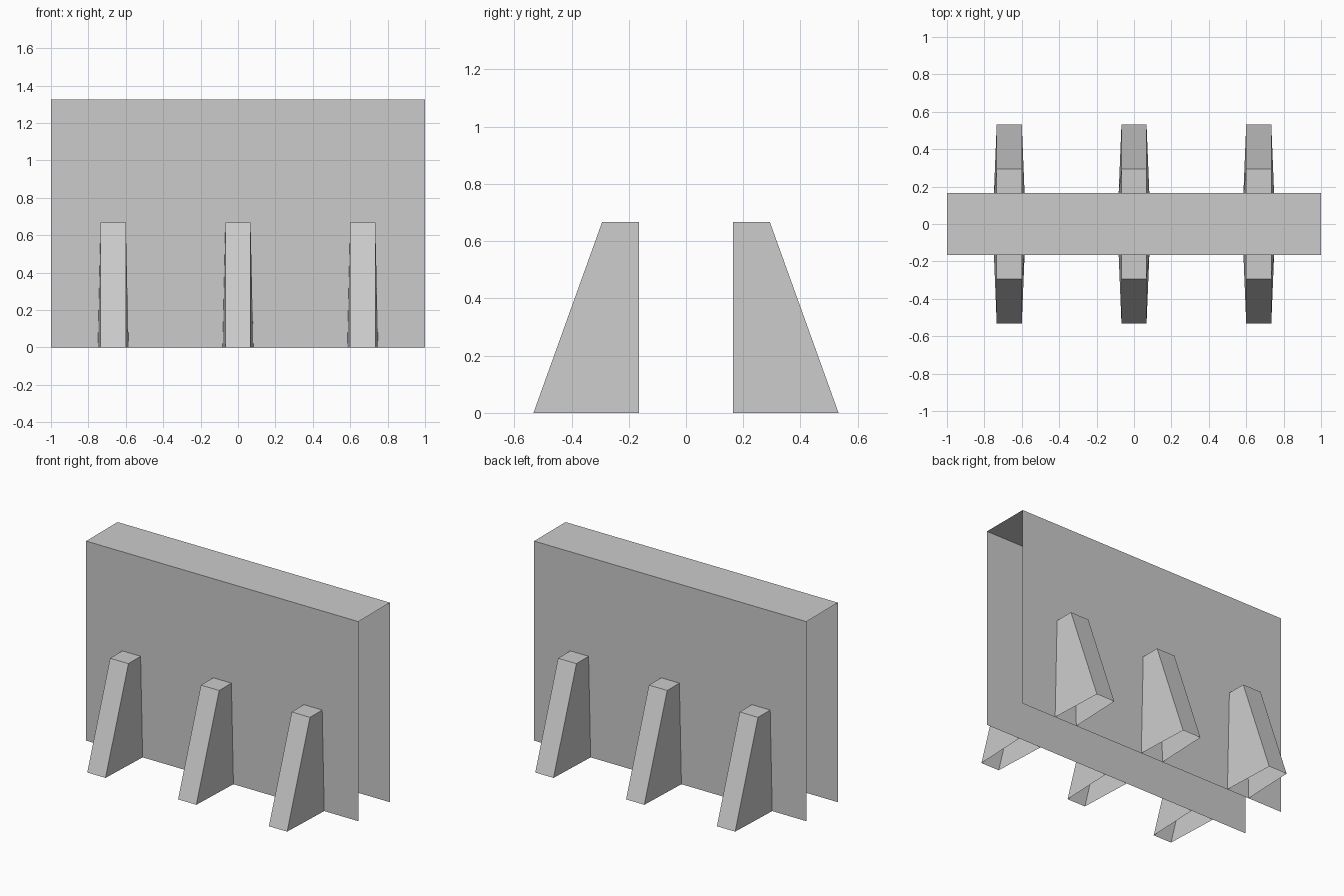
import bpy
import bmesh

if "Cube" in bpy.data.objects:
    bpy.data.objects.remove(bpy.data.objects["Cube"], do_unlink=True)

LENGTH, HEIGHT, HALF_DEPTH = 2.0, 1.325, 0.165
FOOT_Y, SHOULDER_Y, BUTTRESS_TOP = 0.533, 0.293, 0.667
HALF_WIDTH, ROOT_HALF_WIDTH = 0.067, 0.082
SPACING = 0.667

# Plain concrete grey
concrete = bpy.data.materials.new("concrete grey")
concrete.use_nodes = True
grey = (0.6, 0.6, 0.6, 1.0)
concrete.diffuse_color = grey
concrete.node_tree.nodes["Principled BSDF"].inputs["Base Color"].default_value = grey


def shell(name, strips):
    """Build an open shell from quads, joining shared corners."""
    bm = bmesh.new()
    for quad in strips:
        bm.faces.new([bm.verts.new(p) for p in quad])
    bmesh.ops.remove_doubles(bm, verts=bm.verts, dist=0.0001)
    mesh = bpy.data.meshes.new(name)
    bm.to_mesh(mesh)
    bm.free()
    mesh.materials.append(concrete)
    obj = bpy.data.objects.new(name, mesh)
    bpy.context.collection.objects.link(obj)
    return obj


# Wall: front, top and back, open at the ends and underneath
profile = [(-HALF_DEPTH, 0), (-HALF_DEPTH, HEIGHT), (HALF_DEPTH, HEIGHT), (HALF_DEPTH, 0)]
x = LENGTH / 2
shell("wall", [[(-x, *a), (x, *a), (x, *b), (-x, *b)]
               for a, b in zip(profile, profile[1:])])


# Buttress: sloped face, flat top and two flared sides, open at the wall and below
def buttress(name, cx, side):
    def corners(sx):
        pts = [(HALF_WIDTH, FOOT_Y, 0), (HALF_WIDTH, SHOULDER_Y, BUTTRESS_TOP),
               (HALF_WIDTH, HALF_DEPTH, BUTTRESS_TOP), (ROOT_HALF_WIDTH, HALF_DEPTH, 0)]
        return [(cx + sx * side * w, -side * y, z) for w, y, z in pts]

    left, right = corners(-1), corners(1)
    slope = [left[0], right[0], right[1], left[1]]
    top = [left[1], right[1], right[2], left[2]]
    shell(name, [slope, top, left, right[::-1]])


for side, side_name in ((1, "front"), (-1, "back")):
    for i, place in ((-1, "right"), (0, "middle"), (1, "left")):
        buttress(f"{side_name}_{place}_buttress", i * SPACING, side)
